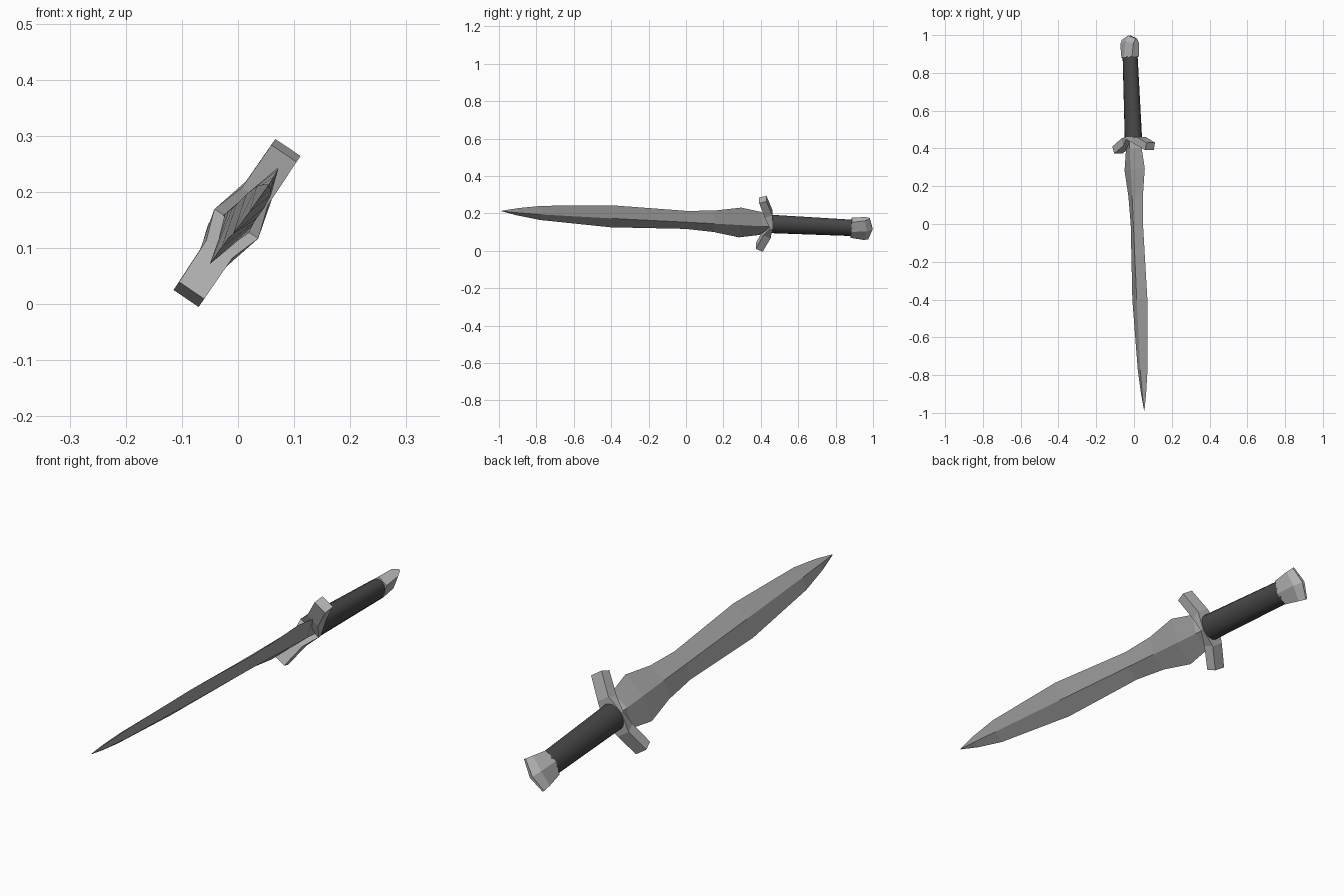
import bpy, bmesh, math
from mathutils import Matrix, Vector

cube = bpy.data.objects.get("Cube")
if cube:
    bpy.data.objects.remove(cube)

# Tilted frame: x = across the blade, y = along the weapon, z = thickness
along = Vector((-0.04, 1, -0.048)).normalized()
across = Vector((0.56, 0, 0.83))
across = (across - along * across.dot(along)).normalized()
thick = across.cross(along)
frame = Matrix((across, along, thick)).transposed().to_4x4()
frame.translation = (0.015, 0, 0.165)


def material(name, value):
    m = bpy.data.materials.new(name)
    m.use_nodes = True
    colour = (value, value, value, 1)
    m.diffuse_color = colour
    bsdf = m.node_tree.nodes["Principled BSDF"]
    bsdf.inputs["Base Color"].default_value = colour
    bsdf.inputs["Roughness"].default_value = 0.6
    return m


steel = material("steel grey", 0.38)
pale = material("pale steel", 0.47)
leather = material("dark leather", 0.065)


def loft(name, rings, mat, smooth=False):
    """Skin a list of equal-length rings and cap both ends."""
    bm = bmesh.new()
    loops = [[bm.verts.new(p) for p in ring] for ring in rings]
    for a, b in zip(loops, loops[1:]):
        for i in range(len(a)):
            j = (i + 1) % len(a)
            bm.faces.new((a[i], a[j], b[j], b[i]))
    bm.faces.new(loops[0])
    bm.faces.new(loops[-1])
    bmesh.ops.remove_doubles(bm, verts=bm.verts, dist=0.0005)
    bmesh.ops.recalc_face_normals(bm, faces=bm.faces)
    bm.transform(frame)
    mesh = bpy.data.meshes.new(name)
    bm.to_mesh(mesh)
    bm.free()
    mesh.materials.append(mat)
    obj = bpy.data.objects.new(name, mesh)
    bpy.context.collection.objects.link(obj)
    if smooth:
        bpy.ops.object.select_all(action="DESELECT")
        obj.select_set(True)
        bpy.context.view_layer.objects.active = obj
        bpy.ops.object.shade_smooth_by_angle(angle=math.radians(40))
    return obj


# Leaf-shaped blade with a diamond section: position, half width, half thickness
blade = [(-0.99, 0.001, 0.001), (-0.9, 0.024, 0.009), (-0.775, 0.046, 0.015),
         (-0.4, 0.071, 0.02), (0, 0.058, 0.022), (0.15, 0.069, 0.023),
         (0.29, 0.096, 0.025), (0.4, 0.074, 0.027), (0.455, 0.02, 0.028)]
loft("blade", [[(-w, s, 0), (0, s, -t), (w, s, 0), (0, s, t)]
               for s, w, t in blade], steel)

# Swept guard, pinched at its middle: offset, position, half depth, half thickness
arm = [(0, 0.456, 0.006, 0.047), (0.065, 0.438, 0.02, 0.028),
       (0.155, 0.402, 0.019, 0.027)]
stations = [(-w, s, d, t) for w, s, d, t in reversed(arm[1:])] + arm
rings = []
for w, s, d, t in stations:
    lean = 0.4 * d * (w > 0) - 0.4 * d * (w < 0)
    rings.append([(w - lean, s - d, -t), (w + lean, s + d, -t),
                  (w + lean, s + d, t), (w - lean, s - d, t)])
loft("guard", rings, pale)

# Oval grip, slightly narrower toward the pommel
angles = [math.tau * i / 16 for i in range(16)]
loft("grip", [[(w * math.cos(a), s, t * math.sin(a)) for a in angles]
              for s, w, t in [(0.456, 0.052, 0.043), (0.89, 0.047, 0.036)]],
     leather, smooth=True)

# Flared wedge pommel: edge position, centre position, half width, edge, centre
pommel = [(0.885, 0.885, 0.05, 0.022, 0.039), (0.955, 0.968, 0.062, 0.018, 0.028),
          (0.98, 1.0, 0.067, 0.004, 0.006)]
loft("pommel", [[(-w, s, -e), (0, c, -t), (w, s, -e), (w, s, e), (0, c, t), (-w, s, e)]
                for s, c, w, e, t in pommel], pale)
